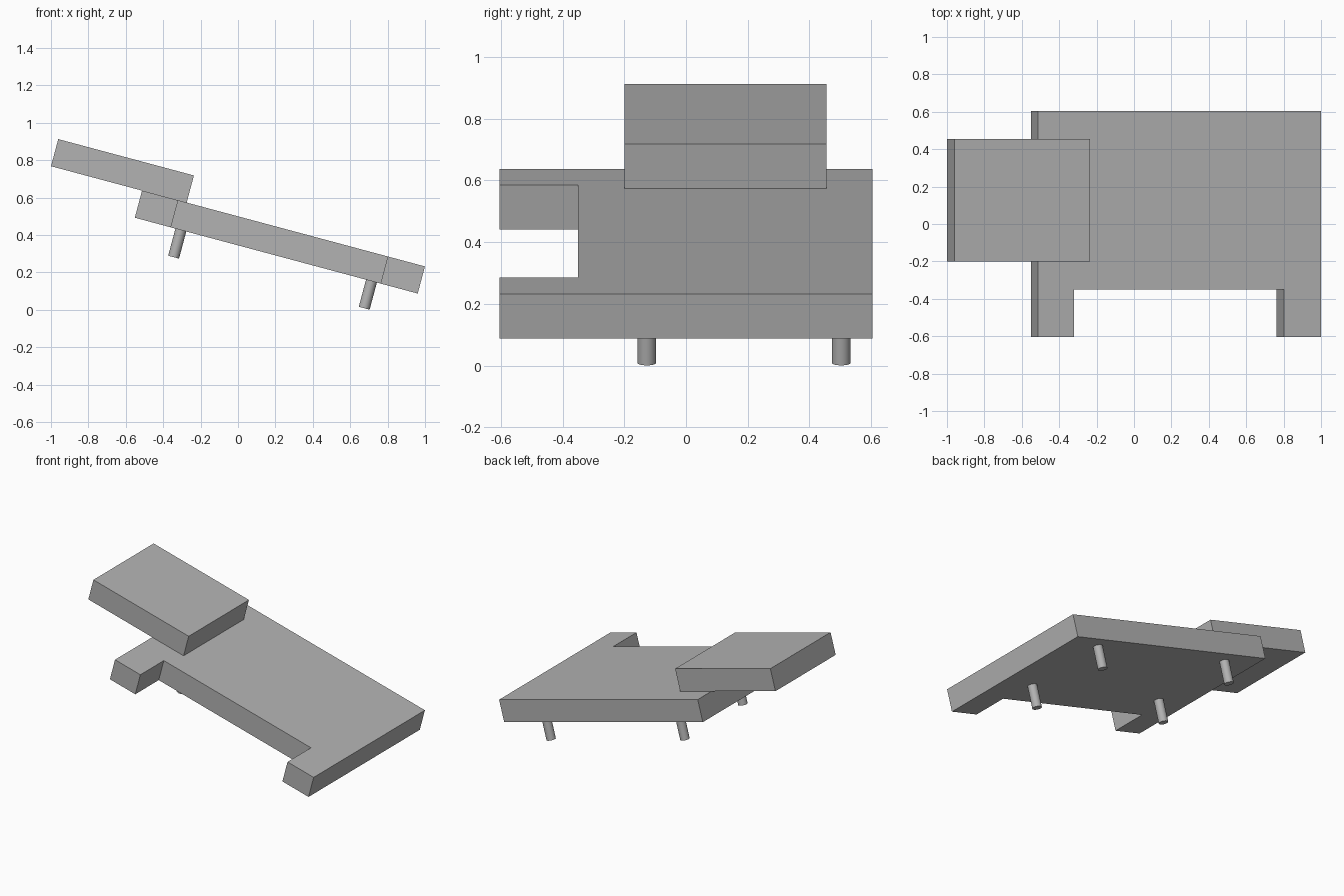
import bpy, bmesh, math
from mathutils import Matrix

if "Cube" in bpy.data.objects:
    bpy.data.objects.remove(bpy.data.objects["Cube"], do_unlink=True)

grey = bpy.data.materials.new("plain grey")
grey.use_nodes = True
COLOUR = (0.45, 0.45, 0.45, 1)
grey.diffuse_color = COLOUR
grey.node_tree.nodes["Principled BSDF"].inputs["Base Color"].default_value = COLOUR

# Shared tilted frame: origin at the raised top edge, x runs down the slope
TILT = Matrix.Translation((-0.513, 0, 0.637)) @ Matrix.Rotation(math.radians(15), 4, 'Y')
THICK = 0.15


def finish(name, bm):
    bmesh.ops.recalc_face_normals(bm, faces=bm.faces)
    mesh = bpy.data.meshes.new(name)
    bm.to_mesh(mesh)
    bm.free()
    mesh.materials.append(grey)
    obj = bpy.data.objects.new(name, mesh)
    obj.matrix_world = TILT
    bpy.context.collection.objects.link(obj)
    return obj


def slab(name, outline, bottom):
    """Extrude a flat outline upwards by the board thickness."""
    bm = bmesh.new()
    face = bm.faces.new([bm.verts.new((x, y, bottom)) for x, y in outline])
    top = bmesh.ops.extrude_face_region(bm, geom=[face])["geom"]
    verts = [v for v in top if isinstance(v, bmesh.types.BMVert)]
    bmesh.ops.translate(bm, verts=verts, vec=(0, 0, THICK))
    return finish(name, bm)


def leg(name, x, y):
    bm = bmesh.new()
    bmesh.ops.create_cone(bm, cap_ends=True, segments=32, radius1=0.03, radius2=0.03,
                          depth=THICK, matrix=Matrix.Translation((x, y, -1.5 * THICK)))
    obj = finish(name, bm)
    bpy.ops.object.select_all(action='DESELECT')
    obj.select_set(True)
    bpy.context.view_layer.objects.active = obj
    bpy.ops.object.shade_smooth_by_angle(angle=math.radians(40))


# Main board with a notch cut into its front side
L, W, N = 1.566, 0.605, -0.35
slab("main_board", [(0, -W), (0.2, -W), (0.2, N), (1.36, N),
                    (1.36, -W), (L, -W), (L, W), (0, W)], -THICK)

# Smaller board resting on the raised end
slab("upper_board", [(-0.504, -0.2), (0.247, -0.2), (0.247, 0.455), (-0.504, 0.455)], 0)

# Four round legs under the main board
for end, x in (("upper", 0.255), ("lower", 1.31)):
    for side, y in (("front", -0.127), ("back", 0.503)):
        leg(f"{end}_{side}_leg", x, y)
